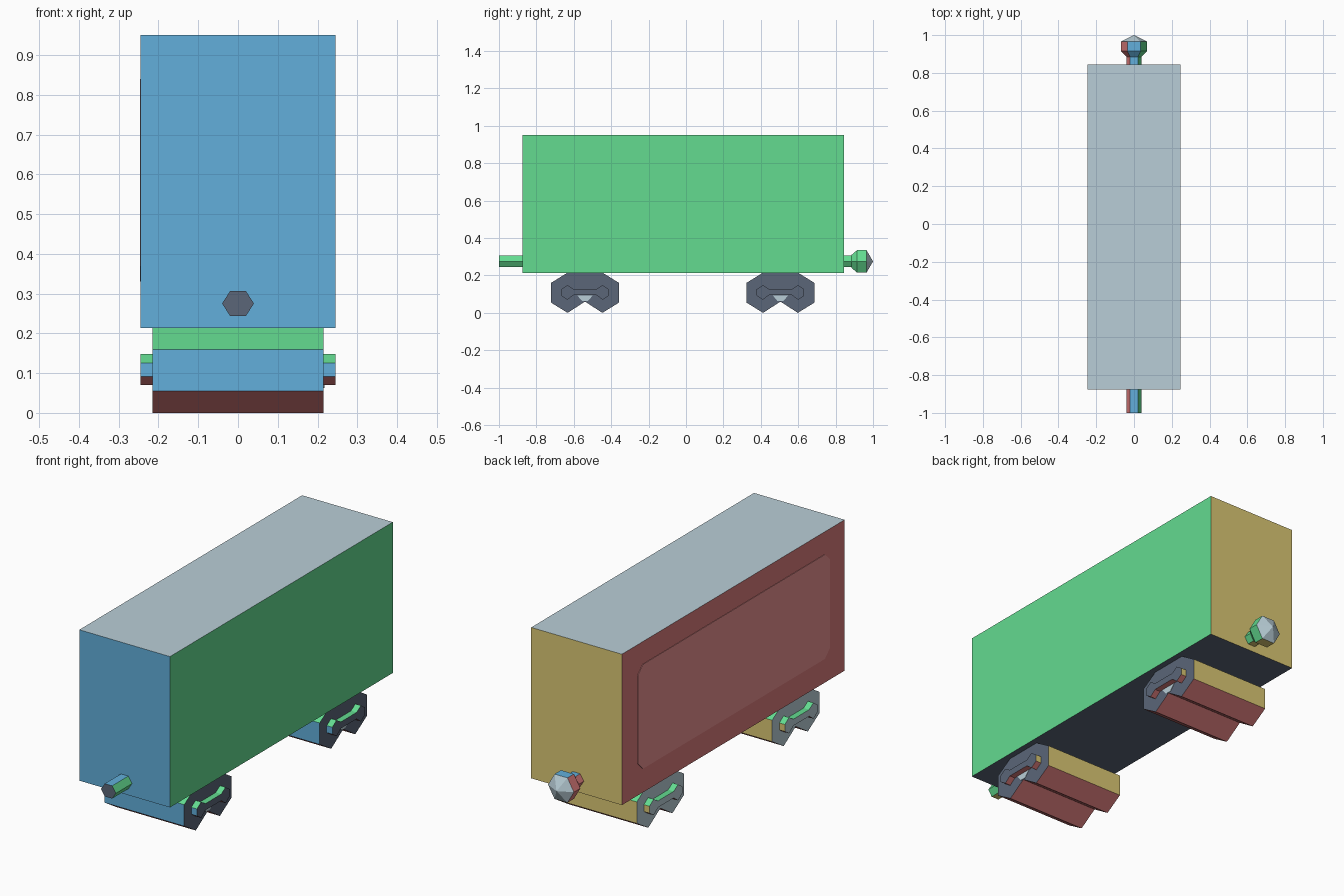
import bpy, bmesh, math
from mathutils import Vector

if "Cube" in bpy.data.objects:
    bpy.data.objects.remove(bpy.data.objects["Cube"])


def material(name, rgb):
    m = bpy.data.materials.new(name)
    m.diffuse_color = [((c / 255 + 0.055) / 1.055) ** 2.4 for c in rgb] + [1]
    m.use_nodes = True
    m.node_tree.nodes["Principled BSDF"].inputs["Base Color"].default_value = m.diffuse_color
    return m


MATS = [material("green", (99, 219, 144)), material("red", (216, 122, 122)),
        material("yellow", (219, 200, 116)), material("blue", (98, 175, 219)),
        material("light grey", (185, 206, 215)), material("dark grey", (91, 102, 120)),
        material("pale red", (236, 148, 148))]

# Direction that each of the first six colours faces, per kind of part
X, Y, Z = Vector((1, 0, 0)), Vector((0, 1, 0)), Vector((0, 0, 1))
BODY = [X, -X, Y, -Y, Z, -Z]
ACROSS = [Z, -Z, Y, -Y, -X, X]   # parts extruded along x
ALONG = [X, -X, -Z, Z, Y, -Y]    # parts running along y


def finish(name, bm, dirs=None, index=0):
    bmesh.ops.remove_doubles(bm, verts=bm.verts, dist=1e-5)
    bmesh.ops.recalc_face_normals(bm, faces=bm.faces)
    for f in bm.faces:
        f.normal_update()
        f.material_index = index
        if dirs:
            f.material_index = max(range(6), key=lambda i: f.normal.dot(dirs[i]))
    me = bpy.data.meshes.new(name)
    bm.to_mesh(me)
    bm.free()
    for m in MATS:
        me.materials.append(m)
    ob = bpy.data.objects.new(name, me)
    bpy.context.collection.objects.link(ob)
    return ob


def extrude_x(name, profile, x0, x1, dirs=None, index=0):
    """Extrude a (y, z) profile from x0 to x1."""
    bm = bmesh.new()
    face = bm.faces.new([bm.verts.new((x0, y, z)) for y, z in profile])
    ext = bmesh.ops.extrude_face_region(bm, geom=[face])["geom"]
    for v in ext:
        if isinstance(v, bmesh.types.BMVert):
            v.co.x = x1
    return finish(name, bm, dirs, index)


def hex_rod(name, rings, squash):
    """Six-sided rod along y; rings are (y, radius)."""
    bm = bmesh.new()
    loops = [[bm.verts.new((r * math.cos(a), y, 0.275 + squash * r * math.sin(a)))
              for a in (i * math.pi / 3 for i in range(6))] for y, r in rings]
    for a, b in zip(loops, loops[1:]):
        for i in range(6):
            j = (i + 1) % 6
            bm.faces.new((a[i], a[j], b[j], b[i]))
    bm.faces.new(loops[0])
    bm.faces.new(loops[-1])
    bmesh.ops.remove_doubles(bm, verts=bm.verts, dist=0.0005)
    return finish(name, bm, ALONG)


# Wagon box
extrude_x("wagon_body", [(-0.875, 0.213), (0.845, 0.213), (0.845, 0.95), (-0.875, 0.95)],
          -0.245, 0.245, BODY)

# Pale panel with cut corners on the left side
y0, y1, z0, z1, c = -0.76, 0.725, 0.33, 0.84, 0.04
extrude_x("left_panel",
          [(y0 + c, z0), (y1 - c, z0), (y1, z0 + c), (y1, z1 - c),
           (y1 - c, z1), (y0 + c, z1), (y0, z1 - c), (y0, z0 + c)],
          -0.247, -0.244, index=6)

# Couplings
hex_rod("front_coupling", [(-1, 0.04), (-0.87, 0.04)], 0.9)
hex_rod("rear_coupling_neck", [(0.84, 0.04), (0.89, 0.04)], 0.9)
hex_rod("rear_coupling_knob", [(0.885, 0.04), (0.915, 0.07), (0.965, 0.07), (1.0, 0.0001)], 1)


def mirrored(half, cy):
    """Close a half profile, given for the front side, around y = cy."""
    return [(cy + y, z) for y, z in half] + [(cy - y, z) for y, z in reversed(half) if y]


# Wheel blocks with axle bars on both sides
wheels = [(0, 0.06), (-0.093, 0), (-0.182, 0.055), (-0.182, 0.16), (-0.093, 0.215)]
bar = [(-0.035, 0.095), (-0.061, 0.095), (-0.094, 0.07), (-0.127, 0.092),
       (-0.127, 0.126), (-0.094, 0.148), (-0.061, 0.127), (-0.035, 0.127)]
chip = [(-0.015, 0.062), (-0.042, 0.094)]
for label, cy in (("front", -0.54), ("rear", 0.505)):
    extrude_x(label + "_wheels", mirrored(wheels, cy), -0.215, 0.215, ACROSS)
    for side, s in (("left", -1), ("right", 1)):
        extrude_x(f"{label}_{side}_axle_bar", mirrored(bar, cy), s * 0.213, s * 0.245, ACROSS)
    # Light patch below the right bar
    extrude_x(label + "_patch", mirrored(chip, cy), 0.213, 0.217, index=4)
